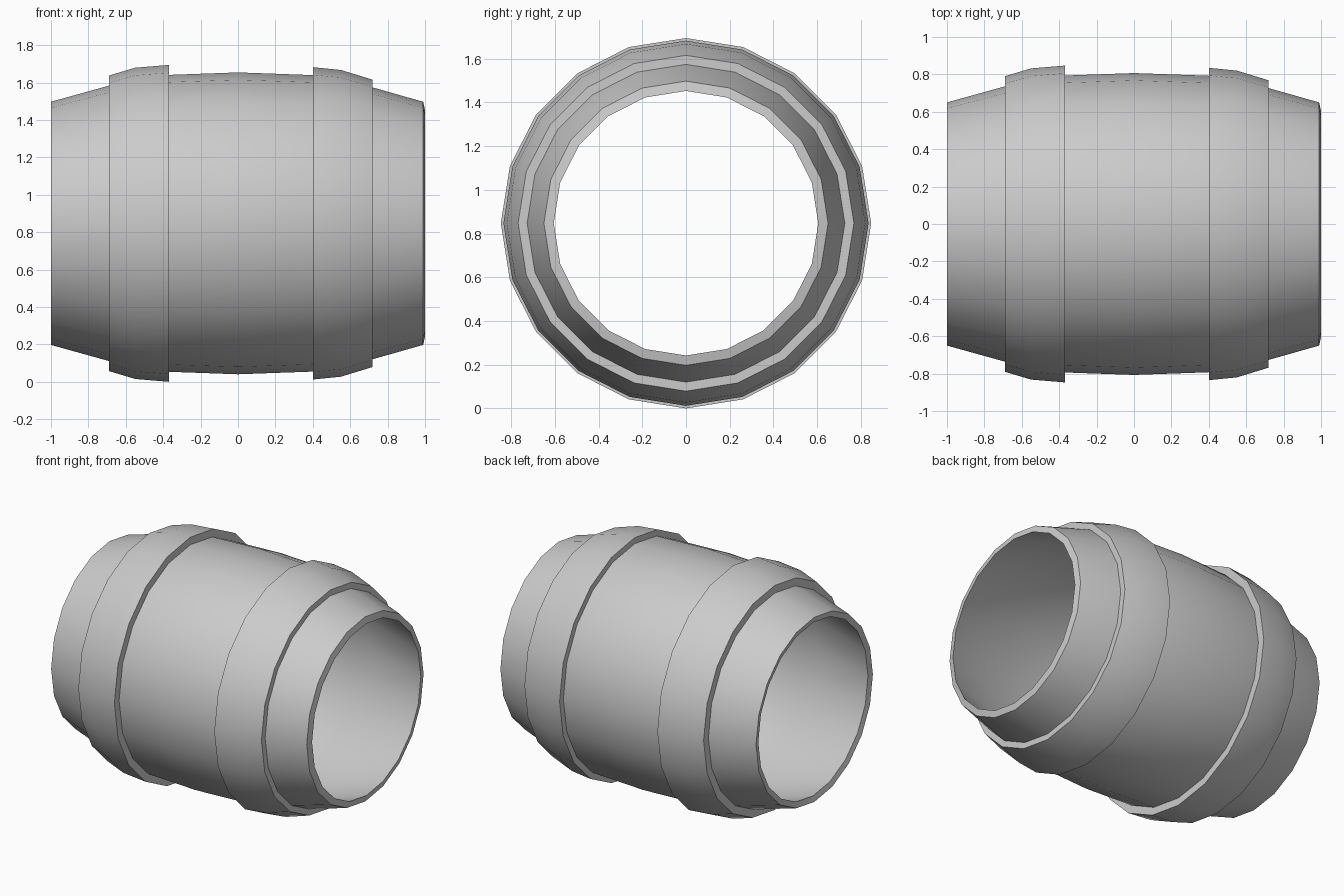
import bpy, bmesh, math

if "Cube" in bpy.data.objects:
    bpy.data.objects.remove(bpy.data.objects["Cube"])

SIDES, CZ = 20, 0.847


def lathe(name, profile):
    """Spin a closed (x, radius) profile around the horizontal barrel axis."""
    bm = bmesh.new()
    rings = []
    for i in range(SIDES):
        a = 2 * math.pi * i / SIDES
        rings.append([bm.verts.new((x, r * math.sin(a), CZ + r * math.cos(a)))
                      for x, r in profile])
    n = len(profile)
    for i in range(SIDES):
        p, q = rings[i], rings[(i + 1) % SIDES]
        for j in range(n):
            k = (j + 1) % n
            bm.faces.new((p[j], p[k], q[k], q[j]))
    bmesh.ops.recalc_face_normals(bm, faces=bm.faces)
    mesh = bpy.data.meshes.new(name)
    bm.to_mesh(mesh)
    bm.free()
    obj = bpy.data.objects.new(name, mesh)
    bpy.context.collection.objects.link(obj)
    bpy.ops.object.select_all(action='DESELECT')
    obj.select_set(True)
    bpy.context.view_layer.objects.active = obj
    bpy.ops.object.shade_smooth_by_angle(angle=math.radians(30))
    return obj


# Open hollow barrel body: outer wall, then inner wall back
lathe("barrel_body", [
    (-1.0, 0.65), (-0.5, 0.789), (0, 0.807), (0.5, 0.789), (0.99, 0.65),
    (1.0, 0.605), (0.5, 0.752), (0, 0.77), (-0.5, 0.752), (-0.99, 0.61)])

# Raised hoops, with their inner edge sunk slightly into the body
lathe("left_hoop", [
    (-0.69, 0.79), (-0.55, 0.832), (-0.37, 0.847),
    (-0.37, 0.785), (-0.5, 0.78), (-0.69, 0.725)])
lathe("right_hoop", [
    (0.40, 0.835), (0.55, 0.82), (0.72, 0.768),
    (0.72, 0.715), (0.5, 0.78), (0.40, 0.783)])
